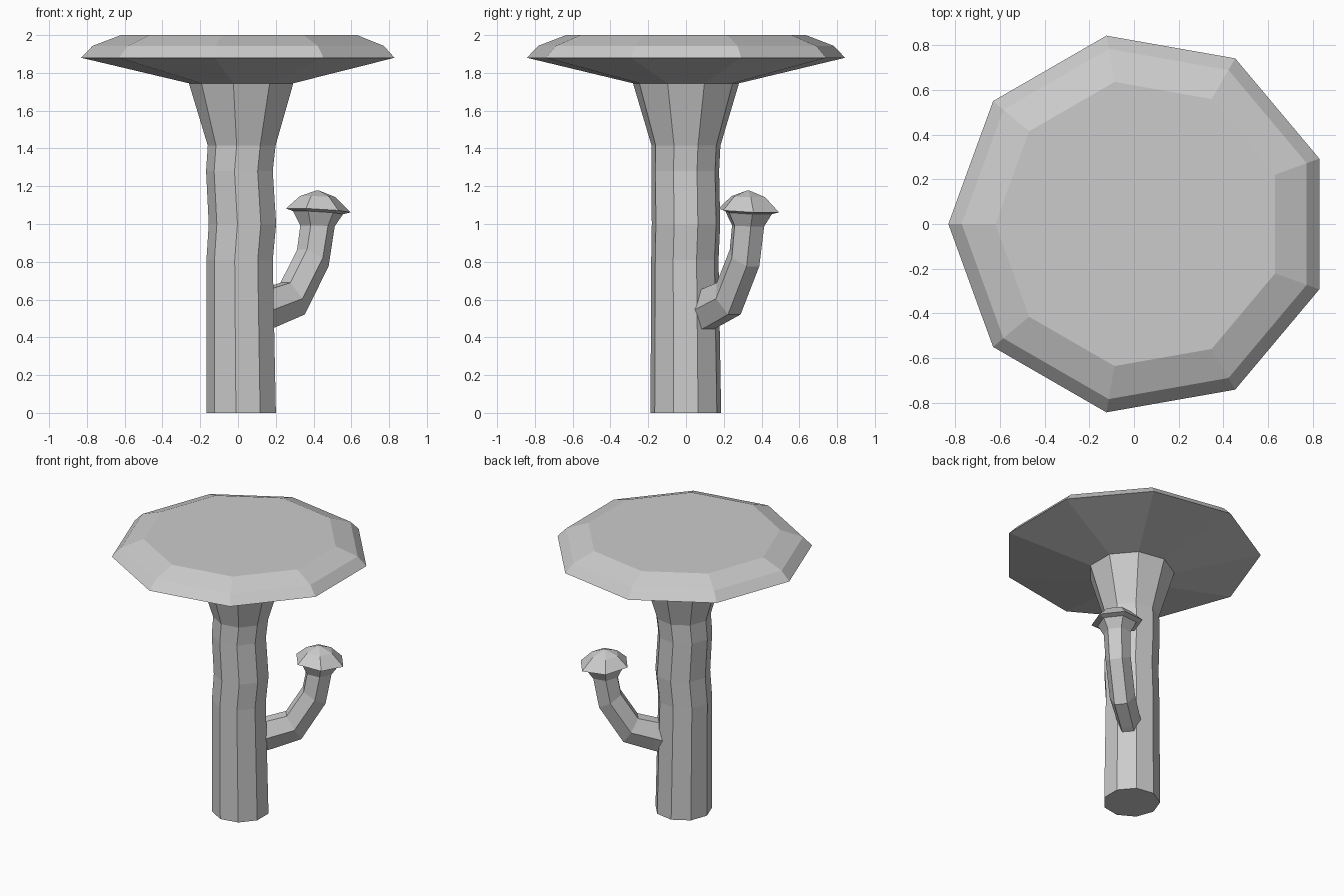
import bpy, bmesh, math
from mathutils import Vector

if "Cube" in bpy.data.objects:
    bpy.data.objects.remove(bpy.data.objects["Cube"])


def loft(name, rings):
    """Skin a list of equal-sized point rings and close both ends."""
    bm = bmesh.new()
    loops = [[bm.verts.new(p) for p in ring] for ring in rings]
    n = len(loops[0])
    for a, b in zip(loops, loops[1:]):
        for i in range(n):
            j = (i + 1) % n
            bm.faces.new((a[i], a[j], b[j], b[i]))
    bm.faces.new(loops[0][::-1])
    bm.faces.new(loops[-1])
    bmesh.ops.recalc_face_normals(bm, faces=bm.faces)
    mesh = bpy.data.meshes.new(name)
    bm.to_mesh(mesh)
    bm.free()
    obj = bpy.data.objects.new(name, mesh)
    bpy.context.collection.objects.link(obj)
    return obj


def nonagon(cx, cy, z, r):
    return [(cx + r * math.cos(math.radians(20 + 40 * i)),
             cy + r * math.sin(math.radians(20 + 40 * i)), z) for i in range(9)]


# Trunk with slight wobble, flaring into the wide flat cap
trunk_profile = [
    (0.022, -0.001, 0.0, 0.190), (0.014, -0.006, 0.81, 0.181),
    (0.029, 0.0, 1.0, 0.184), (0.013, -0.004, 1.28, 0.182),
    (0.025, 0.0, 1.415, 0.185), (0.025, 0.0, 1.745, 0.285),
    (0.025, 0.0, 1.88, 0.855), (0.025, 0.0, 1.943, 0.795),
    (0.025, 0.0, 2.0, 0.645)]
loft("trunk_and_cap", [nonagon(*p) for p in trunk_profile])

# Side shoot leans out from the trunk in one vertical plane
HEADING = math.radians(38)
OUT = Vector((math.cos(HEADING), math.sin(HEADING), 0))
SIDE = Vector((-math.sin(HEADING), math.cos(HEADING), 0))
UP = Vector((0, 0, 1))


def hexagon(dist, z, elevation, r_plane, r_side):
    e = math.radians(elevation)
    across = OUT * math.sin(e) - UP * math.cos(e)
    centre = OUT * dist + UP * z
    ring = []
    for i in range(6):
        a = math.radians(30 + 60 * i)
        ring.append(centre + across * (r_plane * math.cos(a))
                    + SIDE * (r_side * math.sin(a)))
    return ring


# Branch and its small domed cap
branch_profile = [
    (0.13, 0.53, 10, 0.115, 0.08), (0.205, 0.555, 10, 0.118, 0.08),
    (0.367, 0.605, 30, 0.112, 0.085), (0.503, 0.82, 59, 0.098, 0.085),
    (0.534, 0.99, 88, 0.093, 0.09), (0.538, 1.06, 86, 0.135, 0.13),
    (0.540, 1.072, 86, 0.174, 0.172), (0.536, 1.145, 88, 0.095, 0.095),
    (0.535, 1.177, 90, 0.008, 0.008)]
loft("side_shoot", [hexagon(*p) for p in branch_profile])
